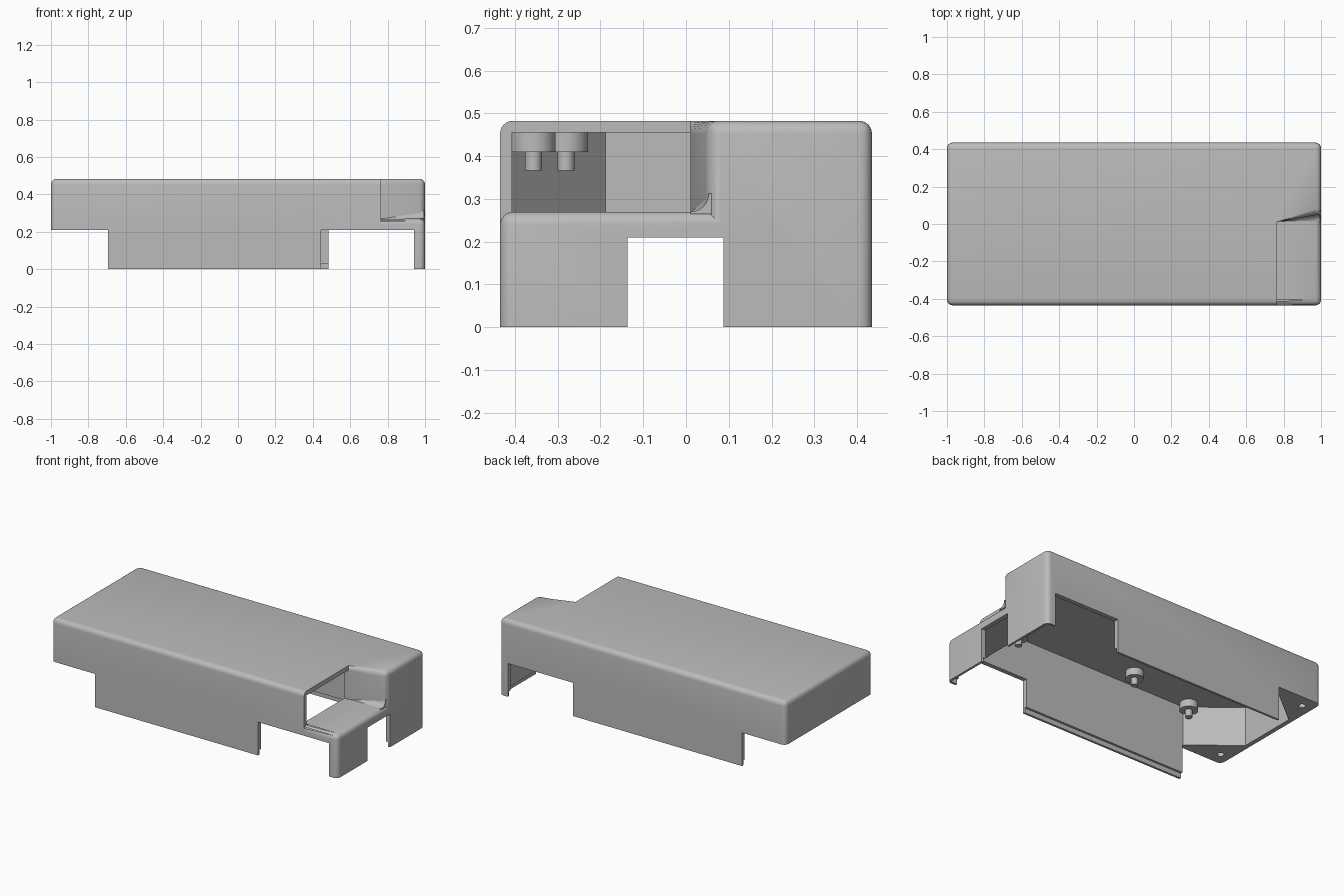
import bpy, bmesh, math

cube = bpy.data.objects.get("Cube")
if cube:
    bpy.data.objects.remove(cube, do_unlink=True)

grey = bpy.data.materials.new("plain grey")
grey.use_nodes = True
COLOUR = (0.5, 0.5, 0.5, 1)
grey.diffuse_color = COLOUR
grey.node_tree.nodes["Principled BSDF"].inputs["Base Color"].default_value = COLOUR

W, D, H = 1.0, 0.435, 0.483      # half length, half depth, height
T, R = 0.028, 0.03               # wall thickness, edge radius
LEDGE, CUT, NOTCH = 0.27, 0.21, 0.765
IX, IY, ROOF = W - T, D - T, H - T


def to_object(name, bm):
    bmesh.ops.recalc_face_normals(bm, faces=bm.faces)
    mesh = bpy.data.meshes.new(name)
    bm.to_mesh(mesh)
    bm.free()
    mesh.materials.append(grey)
    obj = bpy.data.objects.new(name, mesh)
    bpy.context.collection.objects.link(obj)
    return obj


def prism(name, outline, z0, z1, round_rule=None):
    """Extrude an outline; round the edges the rule picks by midpoint."""
    bm = bmesh.new()
    face = bm.faces.new([bm.verts.new((x, y, z0)) for x, y in outline])
    top = bmesh.ops.extrude_face_region(bm, geom=[face])["geom"]
    for v in top:
        if isinstance(v, bmesh.types.BMVert):
            v.co.z = z1
    if round_rule:
        edges = []
        for e in bm.edges:
            m = (e.verts[0].co + e.verts[1].co) / 2
            if m.z > z0 + 0.001 and round_rule(m, m.z < z1 - 0.001):
                edges.append(e)
        bmesh.ops.bevel(bm, geom=edges, offset=R, segments=6,
                        profile=0.5, affect='EDGES')
    return to_object(name, bm)


def box(name, x0, x1, y0, y1, z0, z1, rule=None):
    return prism(name, [(x0, y0), (x1, y0), (x1, y1), (x0, y1)], z0, z1, rule)


def cylinder(name, x, y, r, z0, z1):
    ring = [math.tau * i / 32 for i in range(32)]
    return prism(name, [(x + r * math.cos(a), y + r * math.sin(a)) for a in ring], z0, z1)


def combine(target, tool, operation='DIFFERENCE'):
    mod = target.modifiers.new("combine", 'BOOLEAN')
    mod.operation, mod.solver, mod.object = operation, 'EXACT', tool
    bpy.context.view_layer.objects.active = target
    bpy.ops.object.modifier_apply(modifier=mod.name)
    bpy.data.objects.remove(tool, do_unlink=True)


# Tall body with the slanted wall beside the corner notch
shell = prism("case_shell",
              [(-W, -D), (NOTCH, -D), (NOTCH, 0.01), (W, 0.053), (W, D), (-W, D)], 0, H,
              lambda m, upright: abs(m.x) > W - 0.001 if upright else abs(m.x - NOTCH) > 0.001)

# Low ledge under the notch
ledge = box("ledge", 0.3, W, -D, 0.2, 0, LEDGE,
            lambda m, upright: (m.x > W - 0.001 and (m.y < 0 or not upright))
            if upright or m.x > W - 0.001 else m.y < -D + 0.001)
combine(shell, ledge, 'UNION')

# Hollow inside, with the window into the notch and a thin lip at the bottom rim
combine(shell, prism("tall_cavity",
                     [(-IX, -IY), (NOTCH - T, -IY), (NOTCH - T, 0.036), (IX, 0.08),
                      (IX, IY), (-IX, IY)], -0.1, ROOF))
combine(shell, box("low_cavity", 0, IX, -IY, IY - 0.001, -0.1, LEDGE - T))
combine(shell, box("window", 0.7, 0.8, -IY, 0.01, LEDGE, ROOF))
combine(shell, box("rim_step", -IX - T / 2, IX + T / 2, -IY - T / 2, IY + T / 2, -0.1, 0.03))

# Openings along the bottom of the walls
for x0, x1, y0, y1 in ((-1.2, -0.695, -1, 1), (0.445, 0.94, -1, 0),
                       (0.483, 0.94, 0, 1), (0.9, 1.2, -0.137, 0.088)):
    combine(shell, box("opening", x0, x1, y0, y1, -0.1, CUT))

# Tapering cove where the slanted wall meets the ledge
bm = bmesh.new()
r, x = 0.043, W - 0.006
tip = bm.verts.new((NOTCH, 0.01, LEDGE - 0.002))
arc = [math.pi / 2 * i / 8 for i in range(9)]
end = [bm.verts.new((x, 0.01 + r * math.sin(a), LEDGE + r * (1 - math.cos(a)))) for a in arc]
end.append(bm.verts.new((x, 0.06, LEDGE + r)))
end.append(bm.verts.new((x, 0.06, LEDGE - 0.005)))
end.append(bm.verts.new((x, 0.01, LEDGE - 0.005)))
bm.faces.new(end)
for a, b in zip(end, end[1:] + end[:1]):
    bm.faces.new((tip, a, b))
cove = to_object("ledge_cove", bm)

# Corner screw blocks at the closed end
blocks = []
for side, label in ((-1, "front"), (1, "back")):
    y = side * (IY + 0.004)
    block = prism(label + "_screw_block",
                  [(-IX - 0.004, y), (-0.695, y), (-IX - 0.004, side * 0.185)], CUT, ROOF + 0.005)
    combine(block, cylinder("screw_hole", -0.93, side * 0.355, 0.02, 0.1, 0.35))
    blocks.append(block)

# Board standoffs hanging from the roof, each with a locating pin
standoffs = []
for i, (x, y) in enumerate(((0.544, -0.357), (-0.24, -0.281), (-0.70, -0.357),
                            (0.524, 0.37), (-0.24, 0.142), (-0.605, 0.37))):
    standoffs.append(cylinder(f"standoff_{i + 1}", x, y, 0.052 if y < 0.3 else 0.04,
                              0.41, ROOF + 0.005))
    standoffs.append(cylinder(f"standoff_pin_{i + 1}", x, y, 0.02, 0.367, 0.415))

# Smooth shading with crisp corners
bpy.ops.object.select_all(action='DESELECT')
for obj in [shell, cove] + blocks + standoffs:
    obj.select_set(True)
bpy.context.view_layer.objects.active = shell
bpy.ops.object.shade_smooth_by_angle(angle=math.radians(30))
